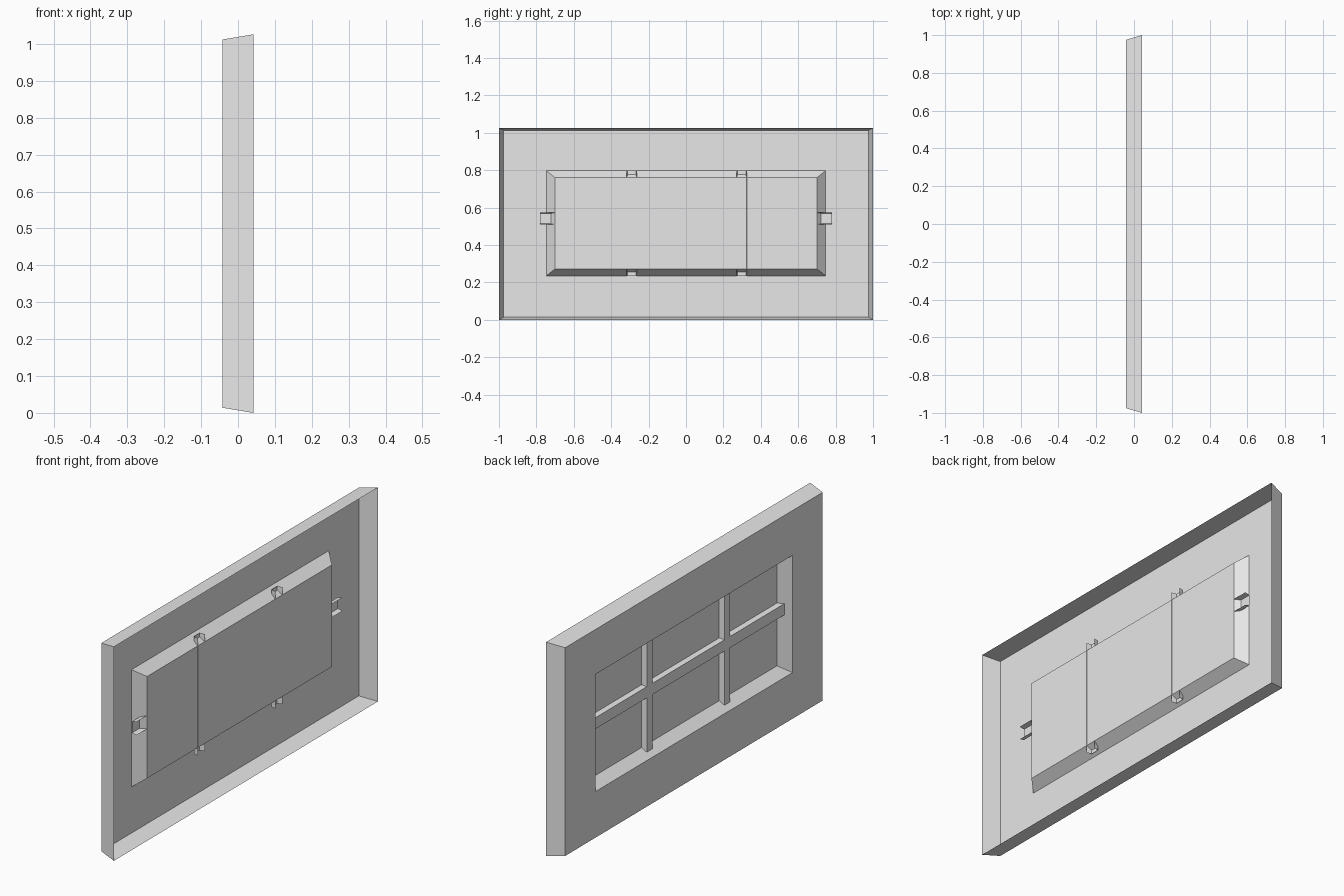
import bpy
import bmesh

if "Cube" in bpy.data.objects:
    bpy.data.objects.remove(bpy.data.objects["Cube"], do_unlink=True)

grey = bpy.data.materials.new("light_grey")
grey.use_nodes = True
grey.diffuse_color = (0.8, 0.8, 0.8, 1)
grey.node_tree.nodes["Principled BSDF"].inputs["Base Color"].default_value = (0.8, 0.8, 0.8, 1)

MID = 0.513          # height of the panel centre
BACK, RIM = -0.042, 0.042
PANE = 0.008         # depth of the window pane
BAR_BACK = -0.016    # outer face of the glazing bars


def finish(name, bm):
    mesh = bpy.data.meshes.new(name)
    bm.to_mesh(mesh)
    bm.free()
    mesh.materials.append(grey)
    obj = bpy.data.objects.new(name, mesh)
    bpy.context.collection.objects.link(obj)
    return obj


def rectangle(bm, x, half_y, low, high):
    corners = ((-half_y, low), (-half_y, high), (half_y, high), (half_y, low))
    return [bm.verts.new((x, y, z)) for y, z in corners]


def bridge(bm, a, b):
    for i in range(4):
        j = (i + 1) % 4
        bm.faces.new((a[i], a[j], b[j], b[i]))


# Thin shell: flared rim, flat wall, sloped window reveal and pane
bm = bmesh.new()
loops = [
    rectangle(bm, RIM, 1.0, 0.0, 2 * MID),
    rectangle(bm, BACK, 0.975, 0.014, 1.012),
    rectangle(bm, BACK, 0.747, 0.235, 0.797),
    rectangle(bm, PANE, 0.70, 0.272, 0.76),
]
for outer, inner in zip(loops, loops[1:]):
    bridge(bm, outer, inner)
bm.faces.new(loops[-1])
finish("window_panel", bm)


# Open channel glazing bars, flaring towards the pane
def glazing_bar(name, centre, width, start, end, upright, lip):
    profile = ((lip, -width / 2), (BAR_BACK, -width / 2 + 0.005),
               (BAR_BACK, width / 2 - 0.005), (lip, width / 2))
    bm = bmesh.new()
    ends = []
    for along in (start, end):
        ends.append([bm.verts.new((x, centre + w, along) if upright else (x, along, centre + w))
                     for x, w in profile])
    for i in range(3):
        bm.faces.new((ends[0][i], ends[0][i + 1], ends[1][i + 1], ends[1][i]))
    for face in bm.faces:
        face.normal_update()
    # the channel's back face points away from the pane
    if bm.faces[:][1].normal.x > 0:
        bmesh.ops.reverse_faces(bm, faces=bm.faces[:])
    finish(name, bm)


for name, y in (("right_upright_bar", -0.29), ("left_upright_bar", 0.298)):
    glazing_bar(name, y, 0.054, 0.235, 0.797, True, PANE + 0.001)
glazing_bar("cross_bar", 0.541, 0.064, -0.78, 0.78, False, PANE)
